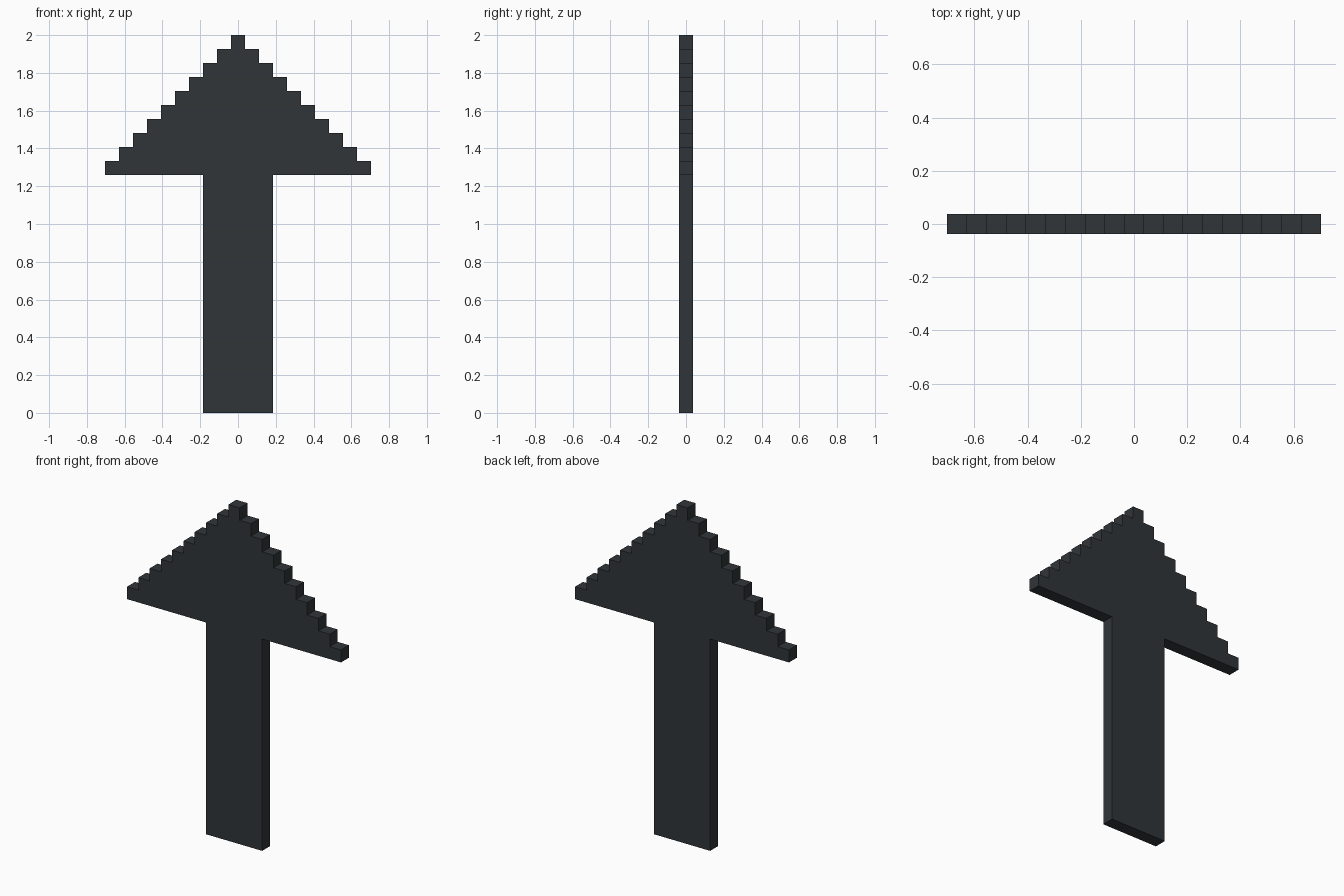
import bpy, bmesh

if "Cube" in bpy.data.objects:
    bpy.data.objects.remove(bpy.data.objects["Cube"])

U = 2 / 27          # size of one square cell
HEAD_ROWS = 10      # stepped head, 1 to 19 cells wide
SHAFT_ROWS = 17     # shaft, 5 cells wide

# Right half of the outline: shaft, then the steps up to the tip
half = [(2.5, 0), (2.5, SHAFT_ROWS)]
for i in range(HEAD_ROWS):
    x = HEAD_ROWS - 0.5 - i
    half += [(x, SHAFT_ROWS + i), (x, SHAFT_ROWS + i + 1)]
outline = half + [(-x, z) for x, z in reversed(half)]

# Extrude the outline one cell deep
bm = bmesh.new()
face = bm.faces.new([bm.verts.new((x * U, -U / 2, z * U)) for x, z in outline])
ext = bmesh.ops.extrude_face_region(bm, geom=[face], use_keep_orig=True)
verts = [v for v in ext["geom"] if isinstance(v, bmesh.types.BMVert)]
bmesh.ops.translate(bm, verts=verts, vec=(0, U, 0))
bmesh.ops.recalc_face_normals(bm, faces=bm.faces)
bmesh.ops.triangulate(bm, faces=[f for f in bm.faces if len(f.verts) > 4])
mesh = bpy.data.meshes.new("arrow")
bm.to_mesh(mesh)
bm.free()

# Dark slate colour
mat = bpy.data.materials.new("dark_slate")
mat.diffuse_color = (0.03, 0.036, 0.04, 1)
mat.use_nodes = True
mat.node_tree.nodes["Principled BSDF"].inputs["Base Color"].default_value = mat.diffuse_color
mesh.materials.append(mat)
arrow = bpy.data.objects.new("arrow", mesh)
bpy.context.collection.objects.link(arrow)
